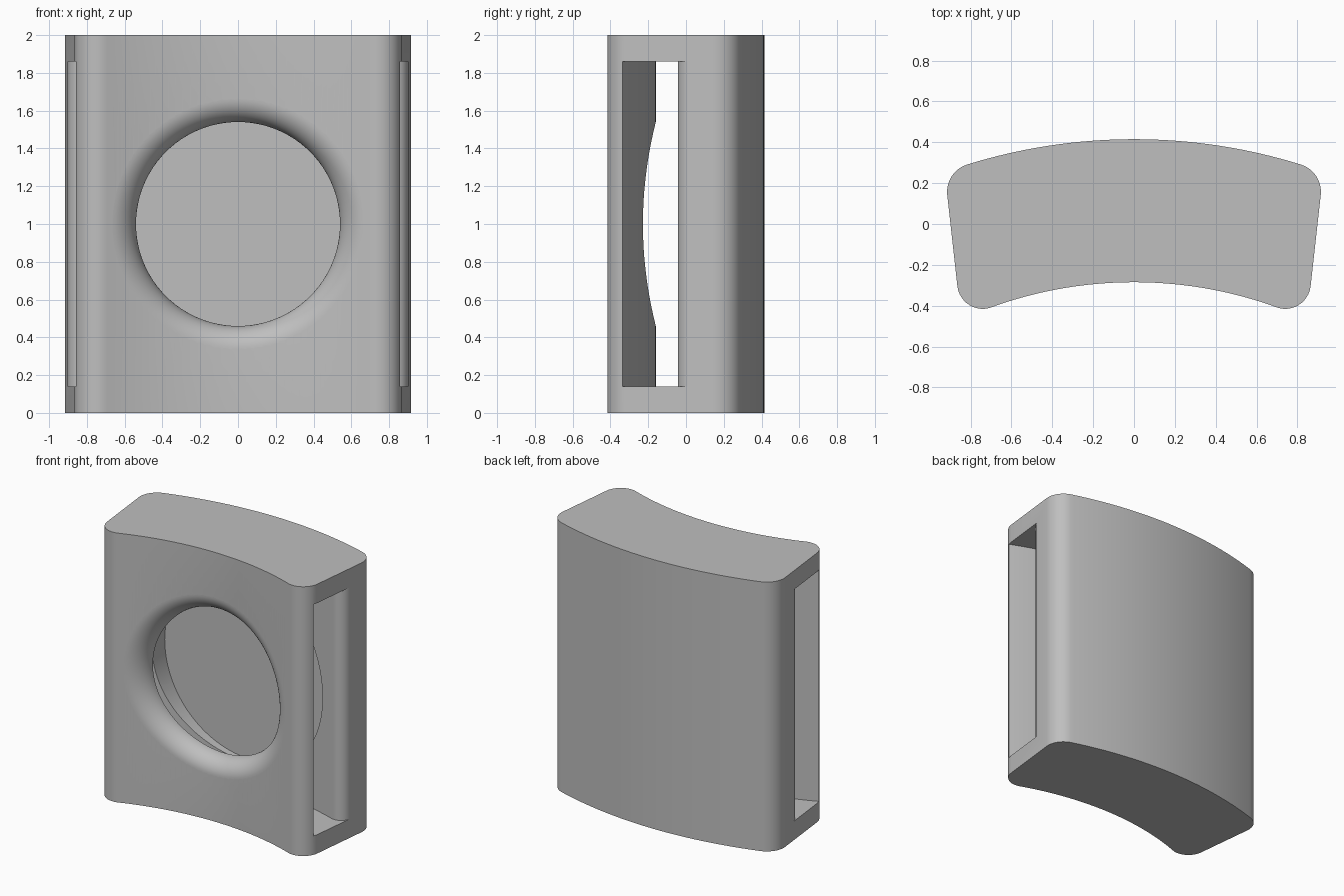
import bpy, bmesh, math
from mathutils import Vector

if "Cube" in bpy.data.objects:
    bpy.data.objects.remove(bpy.data.objects["Cube"])

CENTRE_Y = -2.335              # shared centre of all the curved walls
R_FRONT, R_BACK = 2.05, 2.75
R_SLOT_FRONT, R_SLOT_BACK = 2.175, 2.43
MID_Z = 1.0

mat = bpy.data.materials.new("light grey")
mat.use_nodes = True
grey = (0.52, 0.52, 0.52, 1)
mat.diffuse_color = grey
mat.node_tree.nodes["Principled BSDF"].inputs["Base Color"].default_value = grey


def wall(x, r):
    """Point on the curved wall of radius r."""
    return Vector((x, CENTRE_Y + math.sqrt(r * r - x * x)))


def flank(y):
    """Point on the slanted side line."""
    return Vector((0.865 + 0.111 * (y + 0.3), y))


def corner_of(r):
    """Where the side line crosses a curved wall."""
    p = flank(0)
    for _ in range(20):
        p = flank(wall(p.x, r).y)
    return p


def fillet(p, a, b, radius, steps=12):
    """Round corner p between the directions of points a and b."""
    u, v = (a - p).normalized(), (b - p).normalized()
    half = u.angle(v) / 2
    c = p + (u + v).normalized() * radius / math.sin(half)
    d = radius / math.tan(half)
    s, e = p + u * d - c, p + v * d - c
    full = s.angle(e)
    return [c + (s * math.sin(full * (1 - i / steps)) + e * math.sin(full * i / steps)) / math.sin(full)
            for i in range(steps + 1)]


def arc(x_end, r, steps=32):
    """Wall points from the middle out to x_end, without the end itself."""
    return [wall(x_end * i / steps, r) for i in range(steps)]


def mirrored(half):
    """Close a right-half outline that starts and ends on the middle line."""
    return half + [Vector((-p.x, p.y)) for p in reversed(half[1:-1])]


def finish(name, bm):
    bmesh.ops.recalc_face_normals(bm, faces=bm.faces)
    mesh = bpy.data.meshes.new(name)
    bm.to_mesh(mesh)
    bm.free()
    mesh.materials.append(mat)
    obj = bpy.data.objects.new(name, mesh)
    bpy.context.collection.objects.link(obj)
    return obj


def prism(name, outline, z0, z1):
    bm = bmesh.new()
    face = bm.faces.new([bm.verts.new((p.x, p.y, z0)) for p in outline])
    new = bmesh.ops.extrude_face_region(bm, geom=[face])["geom"]
    bmesh.ops.translate(bm, vec=(0, 0, z1 - z0), verts=[g for g in new if isinstance(g, bmesh.types.BMVert)])
    return finish(name, bm)


def round_cutter(name, profile, place, n=96):
    """Spin (radius, depth) points about the front-to-back axis."""
    bm = bmesh.new()
    rings = []
    for r, t in profile:
        ring = []
        for i in range(n):
            a = math.tau * i / n
            x = r * math.cos(a)
            ring.append(bm.verts.new((x, place(x, t), MID_Z + r * math.sin(a))))
        rings.append(ring)
    for p, q in zip(rings, rings[1:]):
        for i in range(n):
            j = (i + 1) % n
            bm.faces.new((p[i], p[j], q[j], q[i]))
    bm.faces.new(rings[0])
    bm.faces.new(rings[-1])
    return finish(name, bm)


# curved body with rounded corners
p = corner_of(R_FRONT)
front_round = fillet(p, wall(p.x - 0.16, R_FRONT), flank(0), 0.125)
p = corner_of(R_BACK)
back_round = fillet(p, flank(0), wall(p.x - 0.11, R_BACK), 0.14)
half = (arc(front_round[0].x, R_FRONT) + front_round + back_round
        + list(reversed(arc(back_round[-1].x, R_BACK))))
body = prism("curved_body", mirrored(half), 0, 2)

# curved slot through both sides, flared at the mouths
p = corner_of(R_SLOT_BACK)
mouth = fillet(p, flank(0.3), wall(p.x - 0.09, R_SLOT_BACK), 0.08)
half = (arc(1.0, R_SLOT_FRONT) + [wall(1.0, R_SLOT_FRONT), Vector((1.0, mouth[0].y))]
        + mouth + list(reversed(arc(mouth[-1].x, R_SLOT_BACK))))
slot = prism("slot_cutter", mirrored(half), 0.14, 1.86)

# round opening whose rim rolls into the curved front
depth = R_SLOT_FRONT - R_FRONT
rim = [(0.54 + depth * (1 - math.cos(a)), depth * (1 - math.sin(a)))
       for a in (math.pi / 2 * i / 14 for i in range(15))]
opening = round_cutter("opening_cutter", [(0.54, 0.2)] + rim + [(0.67, -0.1)],
                       lambda x, t: wall(x, R_FRONT).y + t)

# flat round recess in the rear wall of the slot
recess = round_cutter("recess_cutter", [(0.7, -0.06), (0.7, 0.14)], lambda x, t: t)

bpy.context.view_layer.objects.active = body
body.select_set(True)
for cutter in (slot, recess, opening):
    cutter.hide_render = True
    mod = body.modifiers.new(cutter.name, "BOOLEAN")
    mod.operation = "DIFFERENCE"
    mod.solver = "EXACT"
    mod.object = cutter
    bpy.ops.object.modifier_apply(modifier=mod.name)
    bpy.data.objects.remove(cutter)

bpy.ops.object.shade_smooth_by_angle(angle=math.radians(30))
